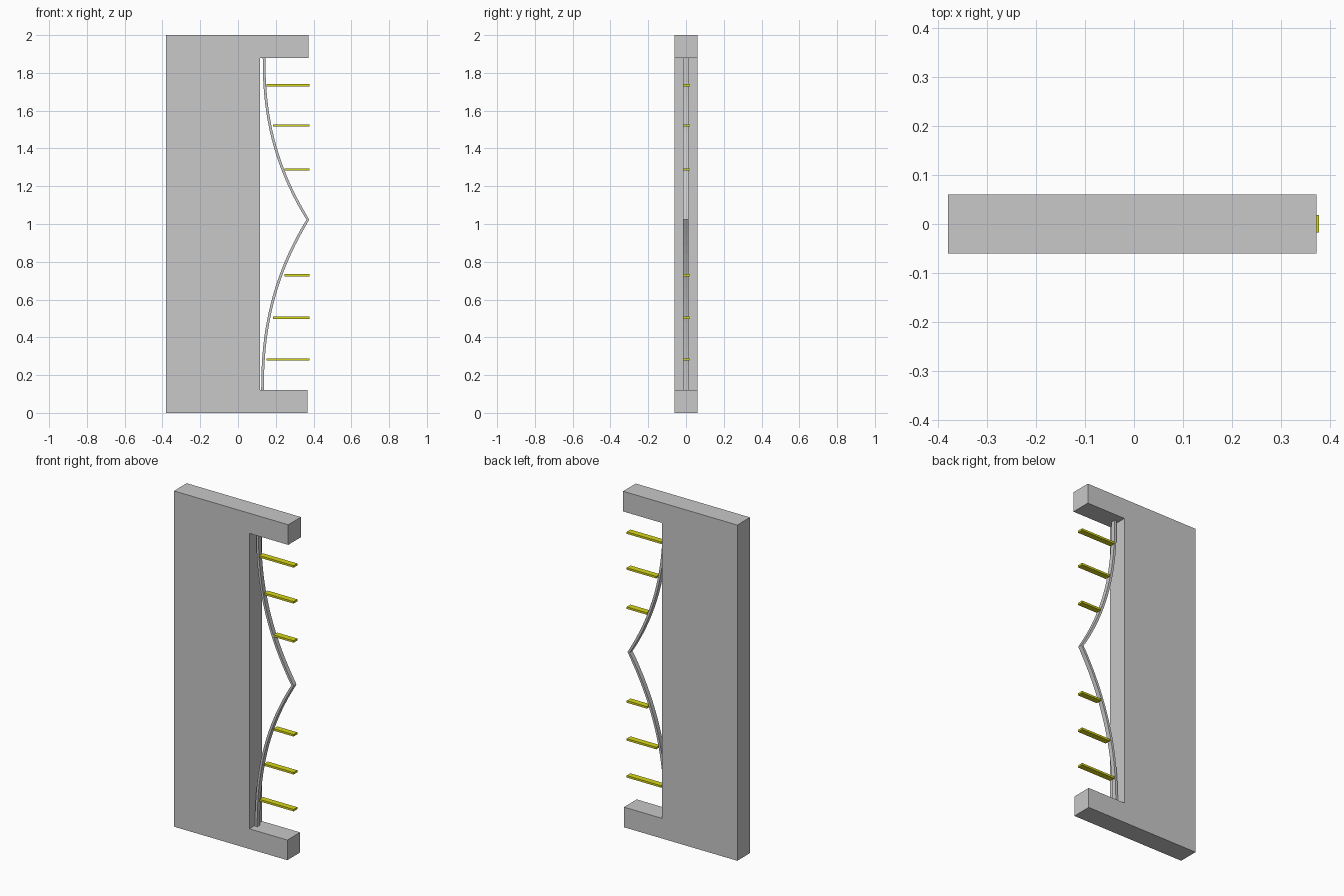
import bpy
import bmesh
from mathutils import Vector

if "Cube" in bpy.data.objects:
    bpy.data.objects.remove(bpy.data.objects["Cube"], do_unlink=True)


def material(name, rgb):
    mat = bpy.data.materials.new(name)
    mat.use_nodes = True
    mat.diffuse_color = (*rgb, 1)
    mat.node_tree.nodes["Principled BSDF"].inputs["Base Color"].default_value = (*rgb, 1)
    return mat


grey = material("light grey", (0.58, 0.58, 0.58))
yellow = material("yellow", (0.68, 0.68, 0.01))


def extrude_profile(name, outline, y0, y1, mat, strip=False):
    """Extrude an x-z outline from y0 to y1; a strip is capped with quads between its two sides."""
    bm = bmesh.new()
    verts = [bm.verts.new((x, y0, z)) for x, z in outline]
    n = len(verts)
    if strip:
        caps = [bm.faces.new((verts[i], verts[i + 1], verts[n - 2 - i], verts[n - 1 - i]))
                for i in range(n // 2 - 1)]
    else:
        caps = [bm.faces.new(verts)]
    ext = bmesh.ops.extrude_face_region(bm, geom=caps, use_keep_orig=True)
    moved = [g for g in ext["geom"] if isinstance(g, bmesh.types.BMVert)]
    bmesh.ops.translate(bm, verts=moved, vec=(0, y1 - y0, 0))
    bmesh.ops.recalc_face_normals(bm, faces=bm.faces)
    mesh = bpy.data.meshes.new(name)
    bm.to_mesh(mesh)
    bm.free()
    mesh.materials.append(mat)
    obj = bpy.data.objects.new(name, mesh)
    bpy.context.collection.objects.link(obj)
    return obj


# C-shaped frame: tall slab with a short arm at each end
extrude_profile("frame", [(-0.38, 0), (0.367, 0), (0.367, 0.12), (0.117, 0.12),
                          (0.117, 1.88), (0.373, 1.88), (0.373, 2), (-0.38, 2)],
                -0.06, 0.06, grey)

# Bowed strip: two curves swept out from the arms to one sharp tip
TIP = Vector((0.37, 1.023))
STEPS = 20


def bow_half(x, z):
    return [Vector((x + (TIP.x - x) * (i / STEPS) ** 2.3, z + (TIP.y - z) * i / STEPS))
            for i in range(STEPS + 1)]


path = bow_half(0.13, 0.12) + bow_half(0.138, 1.88)[-2::-1]
left, right = [], []
for i, p in enumerate(path):
    before = (p - path[max(i - 1, 0)]).normalized()
    after = (path[min(i + 1, len(path) - 1)] - p).normalized()
    along = (before + after).normalized()
    side = Vector((along.y, -along.x)) * 0.007
    left.append(p - side)
    right.append(p + side)
extrude_profile("bowed_strip", left + right[::-1], -0.015, 0.012, grey, strip=True)

# Yellow pegs, shorter towards the tip
for label, heights in (("lower", (0.283, 0.503, 0.729)), ("upper", (1.735, 1.521, 1.288))):
    for i, (z, x) in enumerate(zip(heights, (0.152, 0.184, 0.246))):
        extrude_profile(f"{label}_peg_{i + 1}",
                        [(x, z - 0.006), (0.378, z - 0.006), (0.378, z + 0.006), (x, z + 0.006)],
                        -0.017, 0.018, yellow)
